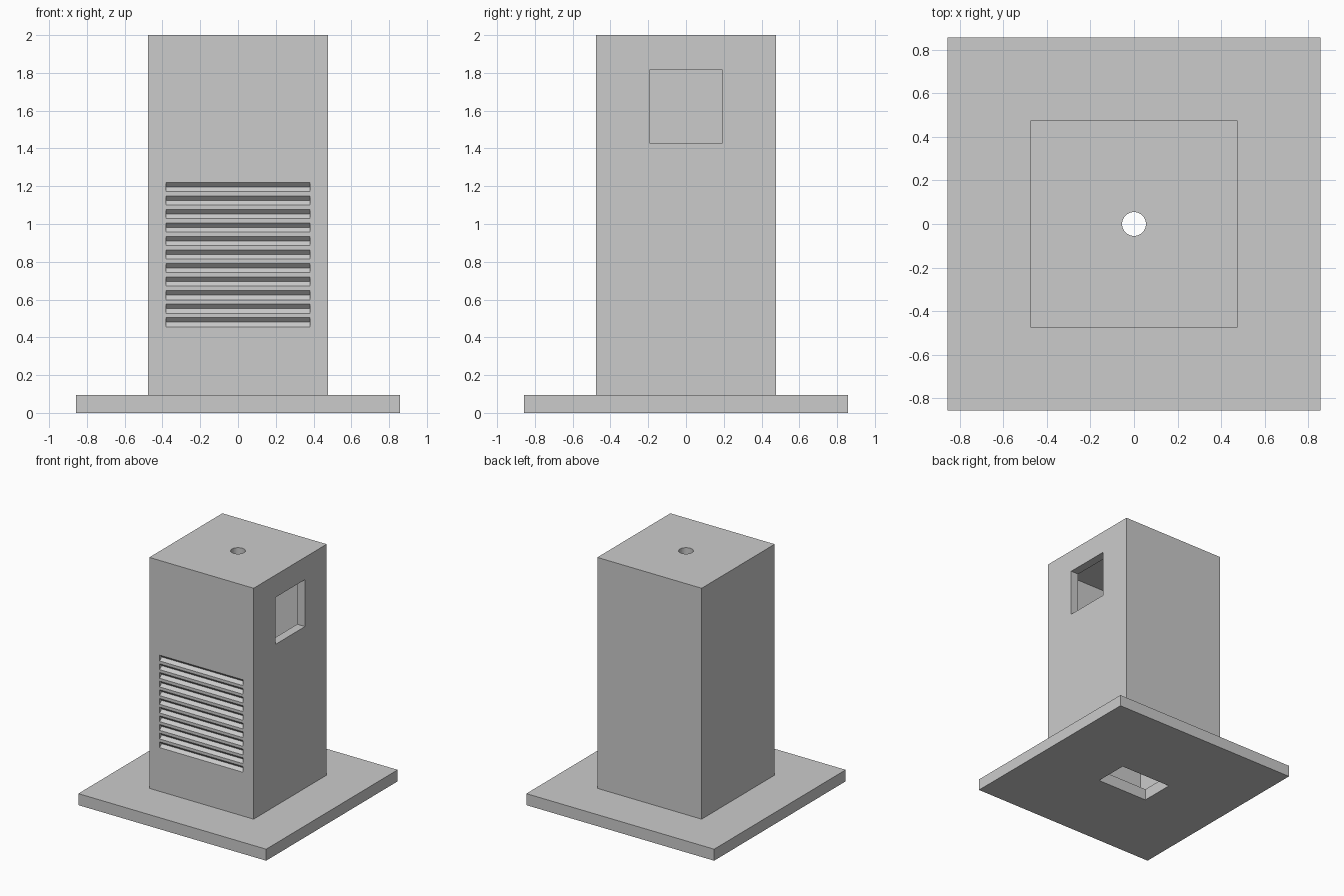
import bpy
import math

old = bpy.data.objects.get("Cube")
if old:
    bpy.data.objects.remove(old, do_unlink=True)

PLATE_W, PLATE_H = 1.714, 0.095
TOWER_W, TOP, WALL = 0.952, 2.0, 0.071

grey = bpy.data.materials.new("plain_grey")
grey.use_nodes = True
grey.diffuse_color = (0.6, 0.6, 0.6, 1)
grey.node_tree.nodes["Principled BSDF"].inputs["Base Color"].default_value = grey.diffuse_color


def box(name, size, centre, tilt=0.0):
    bpy.ops.mesh.primitive_cube_add(size=1, location=centre)
    ob = bpy.context.object
    ob.name = name
    ob.scale = size
    bpy.ops.object.transform_apply(location=False, rotation=False, scale=True)
    ob.rotation_euler.x = tilt
    ob.data.materials.append(grey)
    return ob


def cut(target, cutter):
    cutter.hide_render = True
    mod = target.modifiers.new(cutter.name, 'BOOLEAN')
    mod.operation = 'DIFFERENCE'
    mod.solver = 'EXACT'
    mod.object = cutter
    bpy.context.view_layer.objects.active = target
    bpy.ops.object.modifier_apply(modifier=mod.name)
    bpy.data.objects.remove(cutter, do_unlink=True)


# Base plate with a rectangular opening
plate = box("base_plate", (PLATE_W, PLATE_W, PLATE_H), (0, 0, PLATE_H / 2))
cut(plate, box("plate_cutter", (0.47, 0.285, 0.4), (0, 0, PLATE_H / 2)))

# Hollow tower, open at the bottom
tower = box("tower", (TOWER_W, TOWER_W, TOP - PLATE_H), (0, 0, (TOP + PLATE_H) / 2))
inner = TOWER_W - 2 * WALL
ceiling, floor = TOP - 0.08, PLATE_H - 0.2
cut(tower, box("cavity_cutter", (inner, inner, ceiling - floor), (0, 0, (ceiling + floor) / 2)))

# Square window in the left wall
cut(tower, box("window_cutter", (0.3, 0.387, 0.387), (TOWER_W / 2, 0, 1.622)))

# Round hole in the roof
bpy.ops.mesh.primitive_cylinder_add(vertices=48, radius=0.055, depth=0.4, location=(0, 0, TOP))
cut(tower, bpy.context.object)

# Row of V-shaped vent grooves on the front
for i in range(11):
    z = 0.48 + i * 0.0715
    cut(tower, box("vent_cutter", (0.762, 0.034, 0.034), (0, -TOWER_W / 2, z), math.radians(45)))
